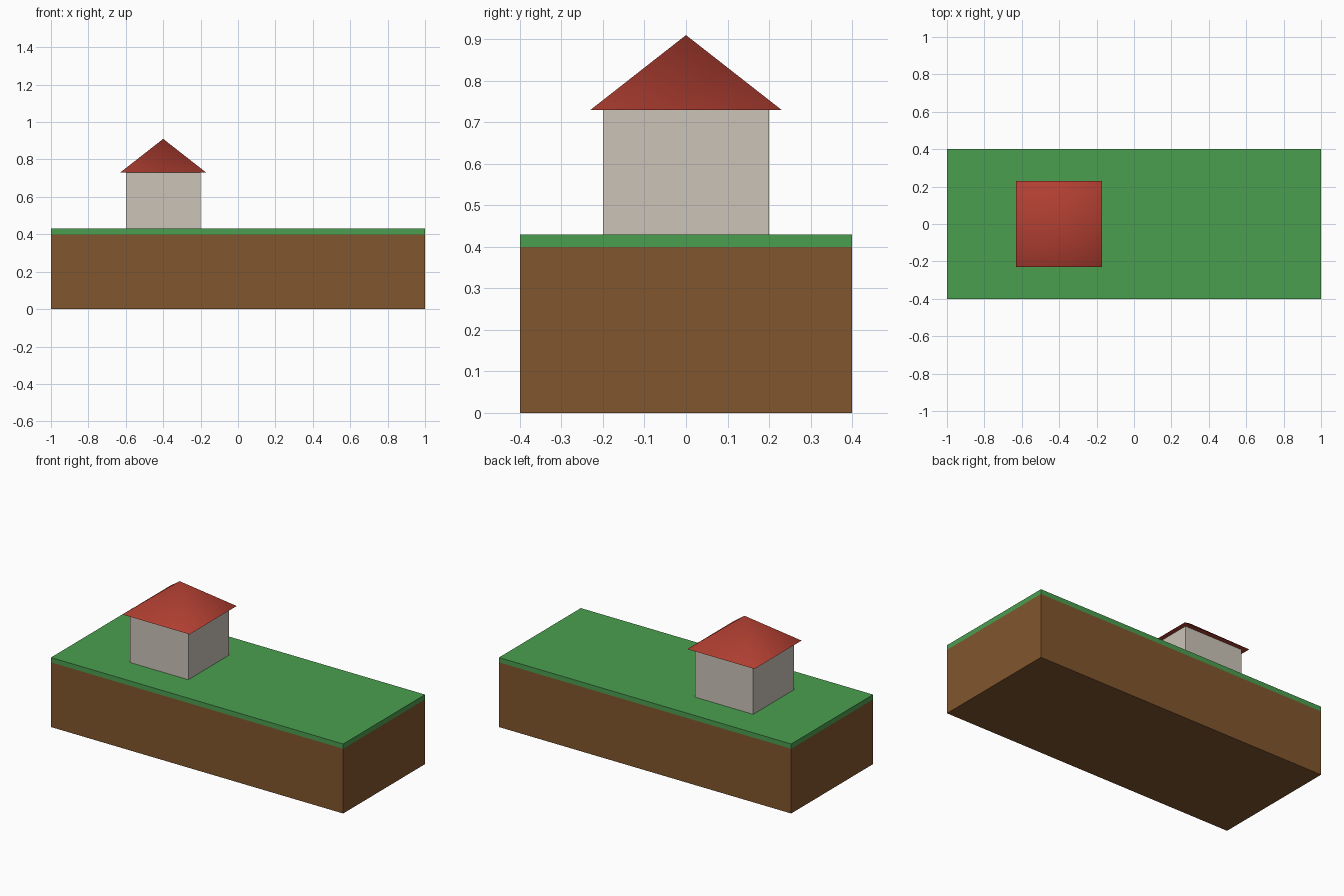
import bpy, math

if "Cube" in bpy.data.objects:
    bpy.data.objects.remove(bpy.data.objects["Cube"])


def material(name, rgb):
    mat = bpy.data.materials.new(name)
    mat.diffuse_color = (*rgb, 1.0)
    mat.use_nodes = True
    mat.node_tree.nodes["Principled BSDF"].inputs["Base Color"].default_value = mat.diffuse_color
    return mat


def box(name, center_xy, size, z0, mat):
    bpy.ops.mesh.primitive_cube_add(size=1, location=(*center_xy, z0 + size[2] / 2))
    obj = bpy.context.object
    obj.name = name
    obj.scale = size
    bpy.ops.object.transform_apply(location=False, rotation=False, scale=True)
    obj.data.materials.append(mat)
    return obj


soil = material("soil_brown", (0.22, 0.093, 0.027))
grass = material("grass_green", (0.07, 0.342, 0.08))
plaster = material("wall_beige", (0.597, 0.546, 0.479))
tile = material("roof_red", (0.445, 0.05, 0.032))

house_xy = (-0.4, 0.0)

# Ground: soil block with a thin grass layer
box("soil_block", (0, 0), (2.0, 0.8, 0.4), 0.0, soil)
box("grass_layer", (0, 0), (2.0, 0.8, 0.03), 0.4, grass)

# House walls
box("house_walls", house_xy, (0.4, 0.4, 0.3), 0.43, plaster)

# Pyramid roof: softly shaded slopes, sharp eaves
bpy.ops.mesh.primitive_cone_add(vertices=4, radius1=0.23 * math.sqrt(2), radius2=0,
                                depth=0.18, location=(*house_xy, 0.73 + 0.09),
                                rotation=(0, 0, math.pi / 4))
roof = bpy.context.object
roof.name = "house_roof"
bpy.ops.object.transform_apply(location=False, rotation=True, scale=True)
roof.data.materials.append(tile)
bpy.ops.object.shade_smooth_by_angle(angle=math.radians(60))
